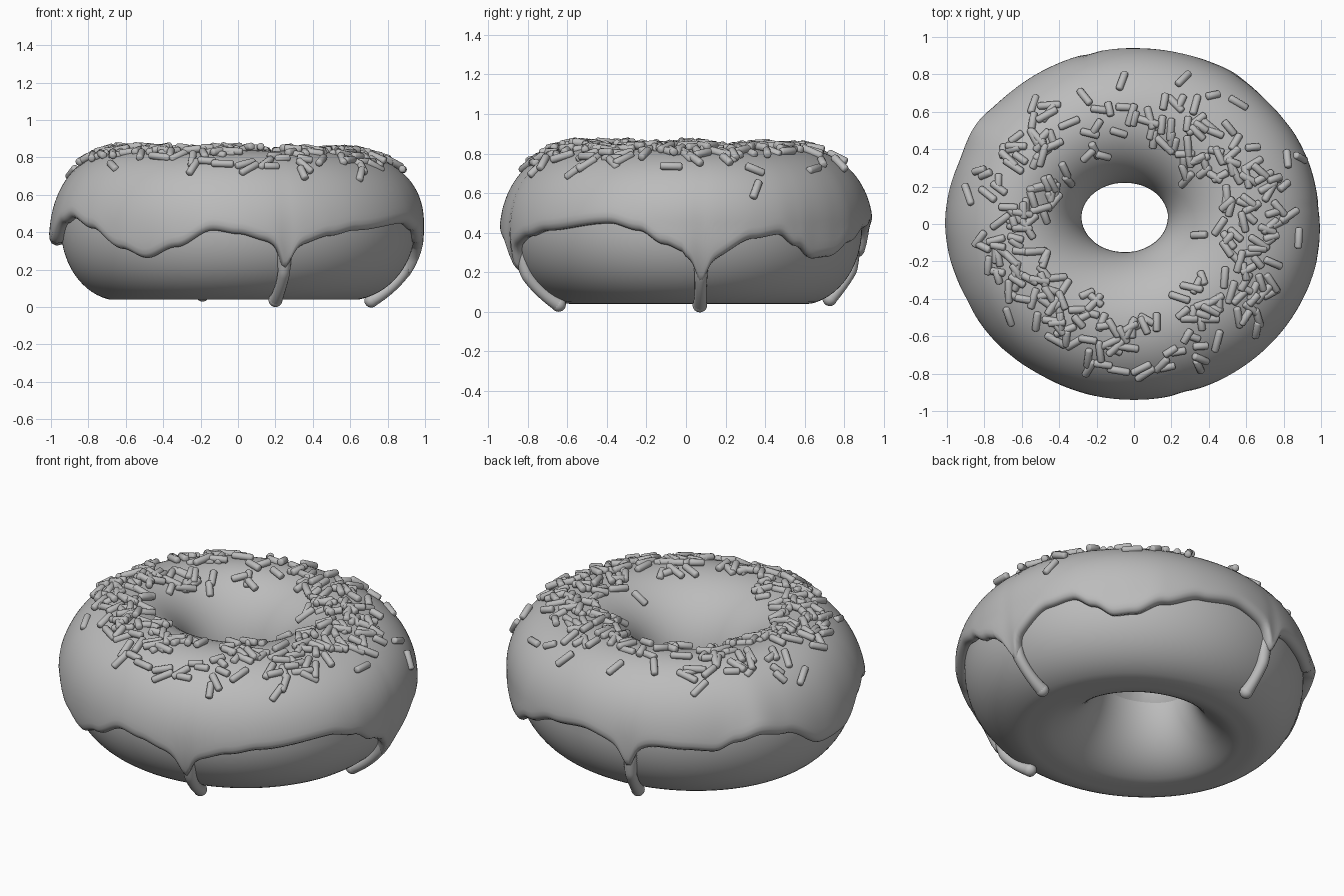
import bpy, bmesh, math, random
from mathutils import Vector, Matrix

random.seed(7)
if "Cube" in bpy.data.objects:
    bpy.data.objects.remove(bpy.data.objects["Cube"], do_unlink=True)

grey = bpy.data.materials.new("plain_grey")
grey.use_nodes = True
grey.diffuse_color = (0.5, 0.5, 0.5, 1)
grey.node_tree.nodes["Principled BSDF"].inputs["Base Color"].default_value = grey.diffuse_color

MID_Z, TOP_H, BASE_H = 0.424, 0.372, 0.39
SEGMENTS = 320


def surf(t, phi, h=0.0):
    """Point on the ring: t goes round the ring, phi round its section, h above it."""
    c, s = math.cos(t), math.sin(t)
    hole = Vector((-0.05 + 0.265 * c, 0.035 + 0.22 * s, 0))
    rim = Vector((0.947 * c, 0.89 * s, 0))
    half = (rim - hole) / 2
    # Fuller upper shoulder, most of all on one side of the ring
    above = max(0, math.sin(phi))
    shoulder = above * max(0, math.cos(phi)) * (0.03 + 0.12 * max(0, math.cos(t - 0.5)))
    p = (hole + rim) / 2 + half * ((1 + h / half.length) * math.cos(phi) + shoulder)
    height = TOP_H if above else BASE_H
    p.z = MID_Z + (height + h) * math.sin(phi) - 0.01 * (p.x + p.y) * above
    return p


def finish(name, bm):
    bmesh.ops.recalc_face_normals(bm, faces=bm.faces)
    mesh = bpy.data.meshes.new(name)
    bm.to_mesh(mesh)
    bm.free()
    mesh.materials.append(grey)
    mesh.shade_smooth()
    obj = bpy.data.objects.new(name, mesh)
    bpy.context.collection.objects.link(obj)
    return obj


def skin(bm, loops, wrap):
    """Bridge a list of closed vertex loops, optionally last to first."""
    for i in range(len(loops) if wrap else len(loops) - 1):
        a, b = loops[i], loops[(i + 1) % len(loops)]
        for j in range(len(a)):
            k = (j + 1) % len(a)
            bm.faces.new((a[j], a[k], b[k], b[j]))


def tube(bm, path, radii, turns, sides):
    """Round tube through the path with its ends capped."""
    loops = []
    for p, r, turn in zip(path, radii, turns):
        angles = [math.tau * k / sides for k in range(sides)]
        loops.append([bm.verts.new(p + turn @ Vector((r * math.cos(a), r * math.sin(a), 0))) for a in angles])
    skin(bm, loops, False)
    bm.faces.new(loops[0])
    bm.faces.new(loops[-1])


# Dough ring with a slightly flattened base
bm = bmesh.new()
loops = []
for i in range(64):
    loop = []
    for j in range(SEGMENTS):
        p = surf(math.tau * j / SEGMENTS, math.tau * i / 64)
        p.z = max(p.z, 0.04)
        loop.append(bm.verts.new(p))
    loops.append(loop)
skin(bm, loops, True)
finish("dough", bm)

# Height of the wavy icing edge at each angle in degrees
EDGE = [(0, .30), (10, .29), (22, .37), (31, .39), (38, .33), (45, .27), (52, .28),
        (62, .35), (75, .42), (88, .45), (98, .42), (112, .42), (124, .41), (133, .40),
        (140, .45), (148, .48), (158, .45), (173, .33), (185, .34), (198, .45), (205, .48),
        (217, .42), (230, .31), (239, .26), (250, .32), (262, .41), (270, .39), (278, .36),
        (292, .35), (300, .38), (310, .41), (335, .45), (345, .41), (353, .34), (360, .30)]
# Drips: top angle, tip angle, how far under the ring the tip reaches
DRIPS = [(5, 5, -1.22), (104, 103, -1.04), (285.5, 287, -1.2)]


def bump(x, centre, width):
    return math.exp(-((x - centre) / width) ** 2)


def edge_height(deg):
    for (a, za), (b, zb) in zip(EDGE, EDGE[1:]):
        if a <= deg <= b:
            f = (deg - a) / (b - a)
            z = za + (zb - za) * f * f * (3 - 2 * f)
            break
    for top, _, _ in DRIPS:
        z -= 0.06 * bump(deg, top, 5) + 0.09 * bump(deg, top, 2.2)
    return z


# Icing with a rounded lip that sags outward where it hangs low
bm = bmesh.new()
rows = 44
LIP = [(0.03, -0.015), (0.0, 0.005), (0.0, 0.025), (0.03, 0.042), (0.08, 0.05), (0.14, 0.05)]
loops = [[] for _ in range(len(LIP) + rows)]
for j in range(SEGMENTS):
    deg = 360 * j / SEGMENTS
    t = math.radians(deg)
    low = math.asin((edge_height(deg) - MID_Z) / (BASE_H + 0.03))
    sag = 0.014 * bump(deg, 178, 14) + 0.025 * bump(deg, 147, 8) + 0.015 * bump(deg, 57, 12)
    for i, (dp, h) in enumerate(LIP):
        loops[i].append(bm.verts.new(surf(t, low + dp, h + sag * (i > 1))))
    start, end = low + LIP[-1][0], math.pi + 0.14
    for i in range(rows):
        f = (i + 1) / rows
        h = 0.036 + (0.014 + sag) * math.exp(-7 * f)
        if i > rows - 4:
            h -= 0.016 * (i - rows + 4)
        loops[len(LIP) + i].append(bm.verts.new(surf(t, start + (end - start) * f, h)))
skin(bm, loops, False)
finish("icing", bm)

# Thin drips that emerge from under the icing lip and swell into a bead
for n, (top, tip, reach) in enumerate(DRIPS):
    bm = bmesh.new()
    steps = 30
    path, radii = [], []
    for i in range(steps + 1):
        f = i / steps
        h = -0.03 + 0.045 * min(1, f * 2.2) + 0.01 * f ** 5
        path.append(surf(math.radians(top + (tip - top) * f), -0.15 + (reach + 0.15) * f, h))
        radii.append(0.026 + 0.022 * (1 - f) ** 2 + 0.01 * f ** 4)
    turns = [(path[min(i + 1, steps)] - path[max(i - 1, 0)]).to_track_quat("Z", "Y")
             for i in range(steps + 1)]
    tube(bm, path, radii, turns, 16)
    bmesh.ops.create_uvsphere(bm, u_segments=20, v_segments=12, radius=0.037,
                              matrix=Matrix.Translation(path[-1]))
    finish("drip_%d" % (n + 1), bm)


# Sprinkles: small round-ended rods lying on the icing
def sprinkle(bm, t, phi, spin, lift, length):
    p = surf(t, phi, 0.036 + lift)
    along = (surf(t + 0.01, phi, 0.04) - surf(t - 0.01, phi, 0.04)).normalized()
    across = (surf(t, phi + 0.01, 0.04) - surf(t, phi - 0.01, 0.04)).normalized()
    up = along.cross(across).normalized()
    d = along * math.cos(spin) + across * math.sin(spin) + up * random.uniform(-0.12, 0.12)
    d.normalize()
    stops = [(-1, 0.55), (-0.92, 0.88), (-0.82, 1), (0.82, 1), (0.92, 0.88), (1, 0.55)]
    path = [p + d * (s * length / 2) for s, _ in stops]
    tube(bm, path, [0.02 * w for _, w in stops], [d.to_track_quat("Z", "Y")] * len(stops), 12)


# Scatter them evenly by the golden angle, thinner at the back and front right
bm = bmesh.new()
for n in range(310):
    deg = n * 137.508 % 360
    sparse = 0.5 if 65 < deg < 130 else 0.75 if 275 < deg < 310 else 1
    if random.random() > sparse:
        continue
    t = math.radians(deg)
    front = max(0, -math.sin(t))
    phi = random.triangular(0.72, 2.25 - 0.3 * front, 1.4 - 0.15 * front)
    sprinkle(bm, t, phi, random.uniform(0, math.pi),
             random.uniform(0.002, 0.02), random.uniform(0.08, 0.13))
# One stray sprinkle stuck to the side
sprinkle(bm, math.radians(23), 0.5, 1.1, 0.01, 0.11)
sprinkles = finish("sprinkles", bm)

for obj in bpy.context.view_layer.objects:
    obj.select_set(obj == sprinkles)
bpy.context.view_layer.objects.active = sprinkles
bpy.ops.object.shade_smooth_by_angle(angle=math.radians(50))
